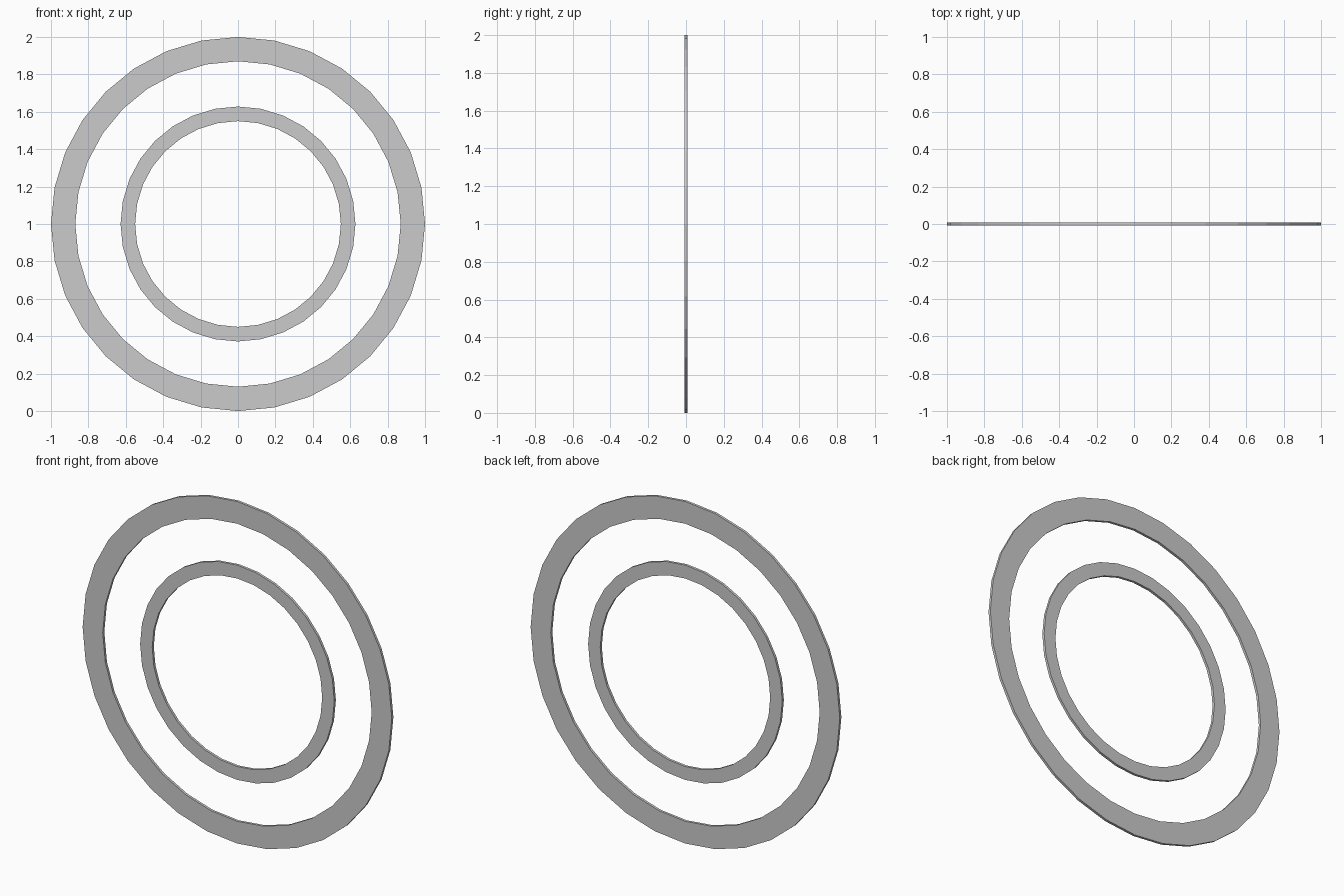
import bpy, bmesh
from math import cos, sin, pi

if "Cube" in bpy.data.objects:
    bpy.data.objects.remove(bpy.data.objects["Cube"])

SEGMENTS = 32
THICKNESS = 0.015


def flat_ring(name, outer, inner, centre_z=1.0):
    """Thin washer standing upright, facing -y."""
    bm = bmesh.new()
    # rectangular cross-section: outer front, outer back, inner back, inner front
    section = [(outer, -1), (outer, 1), (inner, 1), (inner, -1)]
    loops = []
    for i in range(SEGMENTS):
        a = 2 * pi * i / SEGMENTS
        loops.append([bm.verts.new((r * cos(a), s * THICKNESS / 2, r * sin(a)))
                      for r, s in section])
    for i in range(SEGMENTS):
        p, q = loops[i], loops[(i + 1) % SEGMENTS]
        for j in range(4):
            k = (j + 1) % 4
            bm.faces.new((p[j], p[k], q[k], q[j]))
    bmesh.ops.recalc_face_normals(bm, faces=bm.faces)
    mesh = bpy.data.meshes.new(name)
    bm.to_mesh(mesh)
    bm.free()
    obj = bpy.data.objects.new(name, mesh)
    obj.location.z = centre_z
    bpy.context.collection.objects.link(obj)
    return obj


# Two concentric rings
flat_ring("outer_ring", 1.0, 0.87)
flat_ring("inner_ring", 0.628, 0.55)
